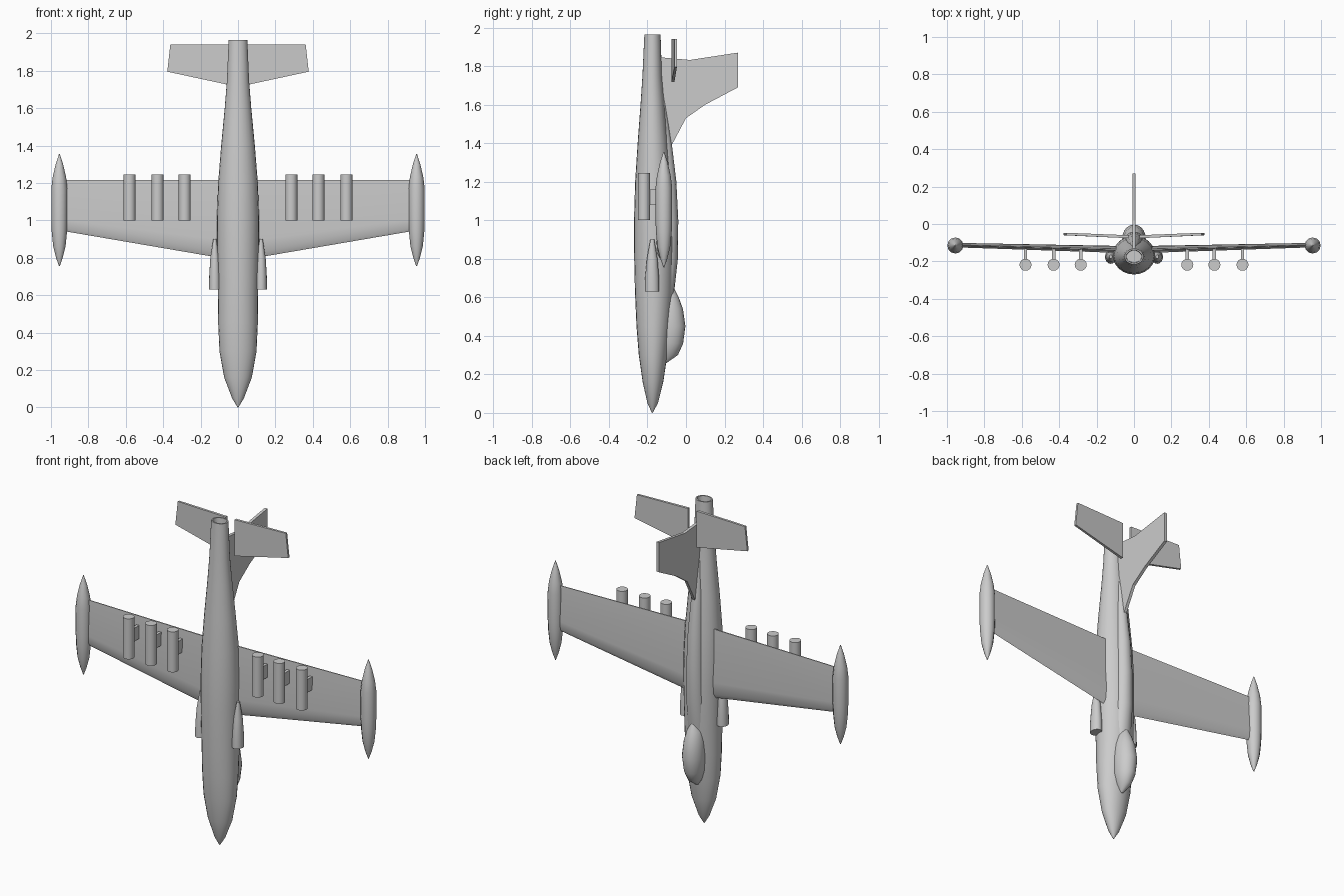
import bpy, bmesh, math

if "Cube" in bpy.data.objects:
    bpy.data.objects.remove(bpy.data.objects["Cube"])

grey = bpy.data.materials.new("light grey")
grey.diffuse_color = (0.6, 0.6, 0.6, 1)
grey.use_nodes = True
grey.node_tree.nodes["Principled BSDF"].inputs["Base Color"].default_value = grey.diffuse_color


def finish(name, bm, smooth=True):
    bmesh.ops.recalc_face_normals(bm, faces=bm.faces)
    me = bpy.data.meshes.new(name)
    bm.to_mesh(me)
    bm.free()
    me.materials.append(grey)
    ob = bpy.data.objects.new(name, me)
    bpy.context.collection.objects.link(ob)
    if smooth:
        bpy.ops.object.select_all(action='DESELECT')
        ob.select_set(True)
        bpy.context.view_layer.objects.active = ob
        bpy.ops.object.shade_smooth_by_angle(angle=math.radians(35))
    return ob


def skin(name, loops, smooth=True):
    """Bridge equal-length point loops and cap both ends."""
    bm = bmesh.new()
    rings = [[bm.verts.new(p) for p in loop] for loop in loops]
    n = len(rings[0])
    for a, b in zip(rings, rings[1:]):
        for i in range(n):
            j = (i + 1) % n
            bm.faces.new((a[i], a[j], b[j], b[i]))
    bm.faces.new(rings[0])
    bm.faces.new(rings[-1])
    return finish(name, bm, smooth)


def loft(name, sections, x=0, n=20):
    """Elliptical rings: (z, half width, lowest y, highest y)."""
    loops = []
    for z, w, y0, y1 in sections:
        c, h = (y0 + y1) / 2, (y1 - y0) / 2
        loops.append([(x + w * math.cos(2 * math.pi * i / n),
                       c + h * math.sin(2 * math.pi * i / n), z) for i in range(n)])
    return skin(name, loops)


def box(name, x, y0, y1, z0, z1, w):
    return skin(name, [[(x - w, y0, z), (x + w, y0, z), (x + w, y1, z), (x - w, y1, z)]
                       for z in (z0, z1)], False)


# Fuselage, nose down, with a recessed exhaust at the tail
loft("fuselage", [
    (0, .002, -.177, -.173), (.05, .032, -.200, -.146), (.16, .074, -.225, -.118),
    (.30, .099, -.245, -.097), (.45, .106, -.257, -.08), (.63, .108, -.265, -.068),
    (.85, .112, -.270, -.062), (1.0, .113, -.270, -.064), (1.2, .106, -.264, -.075),
    (1.4, .09, -.251, -.094), (1.6, .071, -.236, -.112), (1.75, .059, -.226, -.125),
    (1.965, .05, -.216, -.132), (1.965, .042, -.208, -.14), (1.92, .04, -.206, -.142)], n=24)

# Raised spine from canopy to fin
loft("spine", [
    (.45, .045, -.15, -.085), (.64, .055, -.15, -.06), (.8, .055, -.15, -.042),
    (1.0, .052, -.15, -.04), (1.2, .046, -.15, -.05), (1.4, .035, -.16, -.074),
    (1.65, .015, -.16, -.113)], n=16)

# Bubble canopy
loft("canopy", [
    (.26, .008, -.12, -.1), (.30, .036, -.14, -.042), (.36, .055, -.15, -.015),
    (.45, .063, -.15, -.003), (.54, .056, -.15, -.016), (.60, .042, -.14, -.038),
    (.65, .014, -.12, -.064)])

# Tail fin
fin = [(-.09, 1.36), (0, 1.53), (.1, 1.6), (.27, 1.69), (.27, 1.87), (.02, 1.832), (-.15, 1.847)]
skin("tail_fin", [[(x, y, z) for y, z in fin] for x in (-.009, .009)], False)


def wing_section(x, y, lead, trail, t):
    chord = trail - lead
    return [(x, y, lead), (x, y - .7 * t, lead + .06 * chord), (x, y - t, lead + .23 * chord),
            (x, y - .2 * t, trail), (x, y + .2 * t, trail),
            (x, y + t, lead + .23 * chord), (x, y + .7 * t, lead + .06 * chord)]


for s, side in ((1, "right"), (-1, "left")):
    # Main wing with slight dihedral
    skin(side + "_wing", [wing_section(s * .04, -.137, .79, 1.215, .019),
                          wing_section(s * .945, -.113, .945, 1.215, .012)])
    # Tip tank
    loft(side + "_tip_tank", [(z, r, -.115 - r, -.115 + r) for z, r in (
        (.755, .002), (.80, .018), (.86, .033), (.94, .041), (1.0, .043), (1.17, .043),
        (1.23, .036), (1.30, .020), (1.355, .002))], s * .955, 12)
    # Side air intake
    loft(side + "_intake", [(.63, .031, -.213, -.139), (.70, .030, -.212, -.14),
                            (.80, .024, -.203, -.148), (.90, .008, -.185, -.165)], s * .124, 16)
    # Tailplane half
    skin(side + "_tailplane", [
        [(s * x, y - t, z0), (s * x, y + t, z0), (s * x, y + t, z1), (s * x, y - t, z1)]
        for x, y, z0, z1, t in ((.03, -.068, 1.72, 1.94, .008),)] + [
        [(s * .378, y, 1.795) if k < 2 else (s * .362, y, 1.94)
         for k, y in enumerate((-.06, -.047, -.047, -.06))]], False)
    # Stores hung on short pylons
    for k, x in enumerate((.285, .43, .58)):
        loft(f"{side}_store_{k + 1}", [(1.0, .032, -.25, -.186), (1.245, .032, -.25, -.186)], s * x, 16)
        box(f"{side}_pylon_{k + 1}", s * x, -.2, -.13, 1.08, 1.16, .009)
